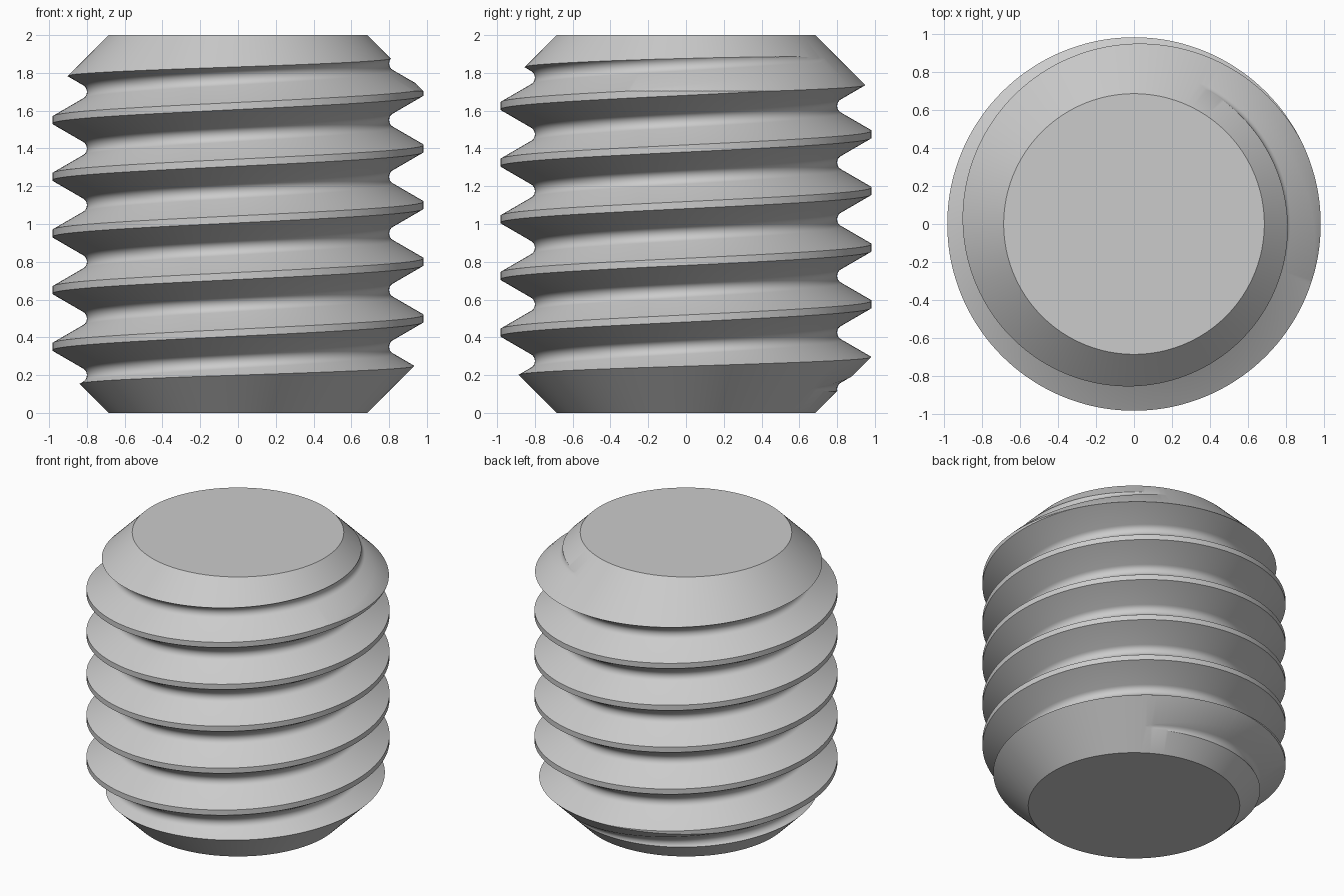
import bpy, bmesh, math

if "Cube" in bpy.data.objects:
    bpy.data.objects.remove(bpy.data.objects["Cube"])

PITCH = 0.30       # rise of the thread per turn
R_CREST = 0.983    # outer radius
R_ROOT = 0.80      # groove radius
R_END = 0.686      # radius of the flat ends
CREST_Z = -0.70    # crest height at angle 0 for the lowest turn
TURNS = 11
SEG = 144


def make_object(name, bm):
    bmesh.ops.recalc_face_normals(bm, faces=bm.faces)
    mesh = bpy.data.meshes.new(name)
    bm.to_mesh(mesh)
    bm.free()
    obj = bpy.data.objects.new(name, mesh)
    bpy.context.collection.objects.link(obj)
    return obj


def thread_profile():
    """One pitch of a 60 degree thread: flat crest, rounded root."""
    half = PITCH / 16
    apex = R_CREST - (PITCH / 2 - half) * math.sqrt(3)
    rr = R_ROOT - apex
    pts = [(R_CREST, -half), (R_CREST, half)]
    for i in range(9):
        a = math.radians(-60 + 15 * i)
        pts.append((R_ROOT + rr - rr * math.cos(a), PITCH / 2 + rr * math.sin(a)))
    return pts


def threaded_rod():
    bm = bmesh.new()
    prof = thread_profile()
    k = len(prof)
    cols = []
    for s in range(SEG):
        a = 2 * math.pi * s / SEG
        cols.append([bm.verts.new((r * math.cos(a), r * math.sin(a),
                                   CREST_Z + PITCH * (t + s / SEG) + z))
                     for t in range(TURNS) for r, z in prof])
    n = k * TURNS
    for s in range(SEG):
        shift = k if s == SEG - 1 else 0   # the last column joins one turn up
        c0, c1 = cols[s], cols[(s + 1) % SEG]
        for j in range(n - 1 - shift):
            bm.faces.new((c0[j], c1[j + shift], c1[j + 1 + shift], c0[j + 1]))
    # close both ends with fans, which the chamfer cut removes
    low, high = bm.verts.new((0, 0, -1.5)), bm.verts.new((0, 0, 3.5))
    for e in [e for e in bm.edges if e.is_boundary]:
        mid = (e.verts[0].co.z + e.verts[1].co.z) / 2
        bm.faces.new((e.verts[0], e.verts[1], high if mid > 1 else low))
    return make_object("threaded_rod", bm)


def chamfer_cutter():
    """Large turned blank with 45 degree chamfers at both ends."""
    bm = bmesh.new()
    rings = []
    for r, z in ((R_END, 0), (R_END + 0.5, 0.5), (R_END + 0.5, 1.5), (R_END, 2)):
        rings.append([bm.verts.new((r * math.cos(2 * math.pi * (s + 0.5) / SEG),
                                    r * math.sin(2 * math.pi * (s + 0.5) / SEG), z))
                      for s in range(SEG)])
    for a, b in zip(rings, rings[1:]):
        for s in range(SEG):
            t = (s + 1) % SEG
            bm.faces.new((a[s], a[t], b[t], b[s]))
    bm.faces.new(rings[0][::-1])
    bm.faces.new(rings[-1])
    return make_object("chamfer_cutter", bm)


# rod trimmed to length with chamfered ends
rod = threaded_rod()
cutter = chamfer_cutter()
cutter.hide_render = True
mod = rod.modifiers.new("chamfer", 'BOOLEAN')
mod.operation = 'INTERSECT'
mod.solver = 'EXACT'
mod.object = cutter
bpy.ops.object.select_all(action='DESELECT')
bpy.context.view_layer.objects.active = rod
rod.select_set(True)
bpy.ops.object.modifier_apply(modifier=mod.name)
bpy.data.objects.remove(cutter, do_unlink=True)

# single plain metal colour
steel = bpy.data.materials.new("grey_steel")
steel.diffuse_color = (0.6, 0.6, 0.6, 1)
steel.use_nodes = True
steel.node_tree.nodes["Principled BSDF"].inputs["Base Color"].default_value = steel.diffuse_color
rod.data.materials.clear()
rod.data.materials.append(steel)
bpy.ops.object.shade_smooth_by_angle(angle=math.radians(30))
